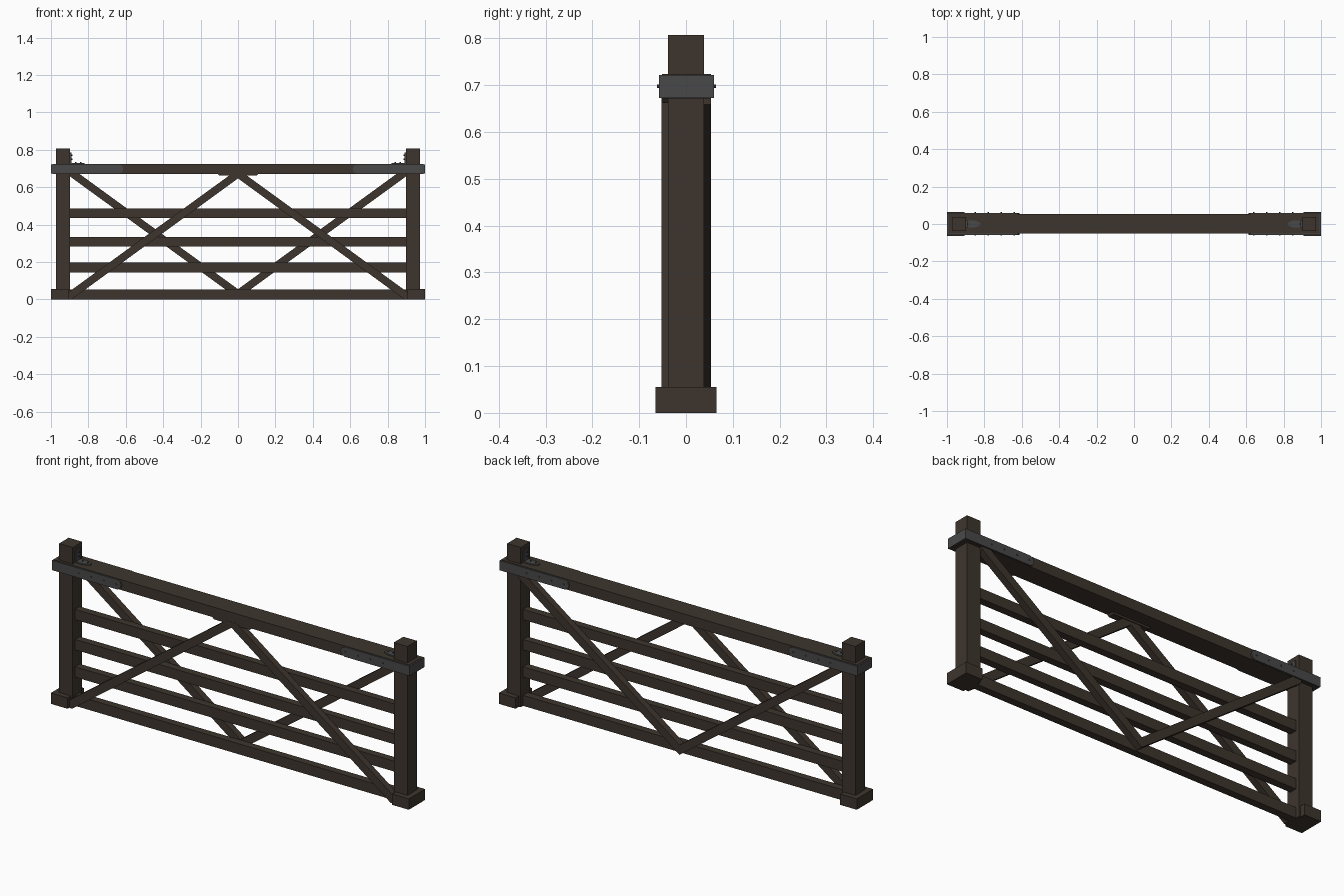
import bpy, bmesh, math
from mathutils import Matrix

if "Cube" in bpy.data.objects:
    bpy.data.objects.remove(bpy.data.objects["Cube"])


def material(name, rgb):
    m = bpy.data.materials.new(name)
    m.diffuse_color = (*rgb, 1)
    m.use_nodes = True
    m.node_tree.nodes["Principled BSDF"].inputs["Base Color"].default_value = m.diffuse_color
    return m


WOOD = material("dark_wood", (0.048, 0.036, 0.027))
METAL = material("grey_iron", (0.066, 0.066, 0.068))


def finish(bm, name, mat):
    bmesh.ops.recalc_face_normals(bm, faces=bm.faces)
    me = bpy.data.meshes.new(name)
    bm.to_mesh(me)
    bm.free()
    me.materials.append(mat)
    ob = bpy.data.objects.new(name, me)
    bpy.context.collection.objects.link(ob)
    return ob


def box(name, x, y, z, mat=WOOD):
    bm = bmesh.new()
    bmesh.ops.create_cube(bm, size=1)
    for v in bm.verts:
        v.co = [(a + b) / 2 + c * (b - a) for c, (a, b) in zip(v.co, (x, y, z))]
    return finish(bm, name, mat)


def plate(name, pts, lo, hi, axis, mat=WOOD):
    """Extrude a 2D outline: axis 'y' takes (x, z) points, 'z' takes (x, y)."""
    bm = bmesh.new()
    co = lambda a, b, d: (a, d, b) if axis == 'y' else (a, b, d)
    face = bm.faces.new([bm.verts.new(co(a, b, lo)) for a, b in pts])
    new = bmesh.ops.extrude_face_region(bm, geom=[face])["geom"]
    off = (0, hi - lo, 0) if axis == 'y' else (0, 0, hi - lo)
    bmesh.ops.translate(bm, vec=off, verts=[g for g in new if isinstance(g, bmesh.types.BMVert)])
    return finish(bm, name, mat)


def bolt(name, loc, axis, r=0.004, h=0.008):
    rot = {'x': Matrix.Rotation(math.pi / 2, 4, 'Y'),
           'y': Matrix.Rotation(math.pi / 2, 4, 'X'), 'z': Matrix()}[axis]
    bm = bmesh.new()
    bmesh.ops.create_cone(bm, cap_ends=True, segments=8, radius1=r, radius2=r,
                          depth=h, matrix=Matrix.Translation(loc) @ rot)
    return finish(bm, name, METAL)


# Rails
box("top_rail", (-0.992, 0.992), (-0.051, 0.053), (0.672, 0.724))
for i, z in enumerate((0.145, 0.283, 0.435)):
    box(f"middle_rail_{i + 1}", (-0.9, 0.9), (-0.019, 0.019), (z, z + 0.052))
box("bottom_rail", (-0.92, 0.92), (-0.019, 0.019), (0, 0.053))

# Tapered plate under the top rail, at the peak of the front braces
plate("peak_plate", [(-0.11, 0.674), (-0.1, 0.662), (0.1, 0.662), (0.11, 0.674)],
      -0.05, -0.015, 'y')

for side, s in (("left", -1), ("right", 1)):
    X = lambda a, b: tuple(sorted((s * a, s * b)))
    M = lambda pts: [(s * a, b) for a, b in pts]

    # Post and foot
    box(f"{side}_post", X(0.897, 0.973), (-0.038, 0.038), (0, 0.807))
    box(f"{side}_foot", X(0.907, 1.0), (-0.065, 0.065), (0, 0.055))

    # Diagonal braces: peak on the front, V on the back
    plate(f"{side}_front_brace",
          M([(0, 0.647), (0, 0.675), (0.03, 0.675), (0.905, 0.04), (0.905, 0), (0.89, 0)]),
          -0.052, -0.019, 'y')
    plate(f"{side}_back_brace",
          M([(0, 0.005), (0, 0.055), (0.853, 0.675), (0.9, 0.675), (0.9, 0.659)]),
          0.019, 0.053, 'y')

    # Iron strap wrapped around the rail end
    outline = M([(1.0, 0.673), (1.0, 0.722), (0.635, 0.722), (0.62, 0.715),
                 (0.612, 0.698), (0.62, 0.68), (0.635, 0.673)])
    plate(f"{side}_front_strap", outline, -0.058, -0.051, 'y', METAL)
    plate(f"{side}_back_strap", outline, 0.053, 0.060, 'y', METAL)
    box(f"{side}_strap_end", X(0.992, 1.0), (-0.0575, 0.0595), (0.673, 0.722), METAL)
    for i, x in enumerate((0.64, 0.71, 0.78, 0.85)):
        bolt(f"{side}_front_bolt_{i + 1}", (s * x, -0.058, 0.698), 'y')
        bolt(f"{side}_back_bolt_{i + 1}", (s * x, 0.060, 0.698), 'y')

    # Angle bracket between the rail and the post head
    plate(f"{side}_bracket_base",
          M([(0.898, -0.02), (0.898, 0.02), (0.85, 0.02), (0.822, 0.006),
             (0.822, -0.006), (0.85, -0.02)]), 0.723, 0.730, 'z', METAL)
    box(f"{side}_bracket_upright", X(0.891, 0.898), (-0.02, 0.02), (0.723, 0.785), METAL)
    for i, d in enumerate((0.84, 0.868)):
        bolt(f"{side}_base_bolt_{i + 1}", (s * d, 0, 0.731), 'z')
    for i, z in enumerate((0.75, 0.772)):
        bolt(f"{side}_upright_bolt_{i + 1}", (s * 0.89, 0, z), 'x')
